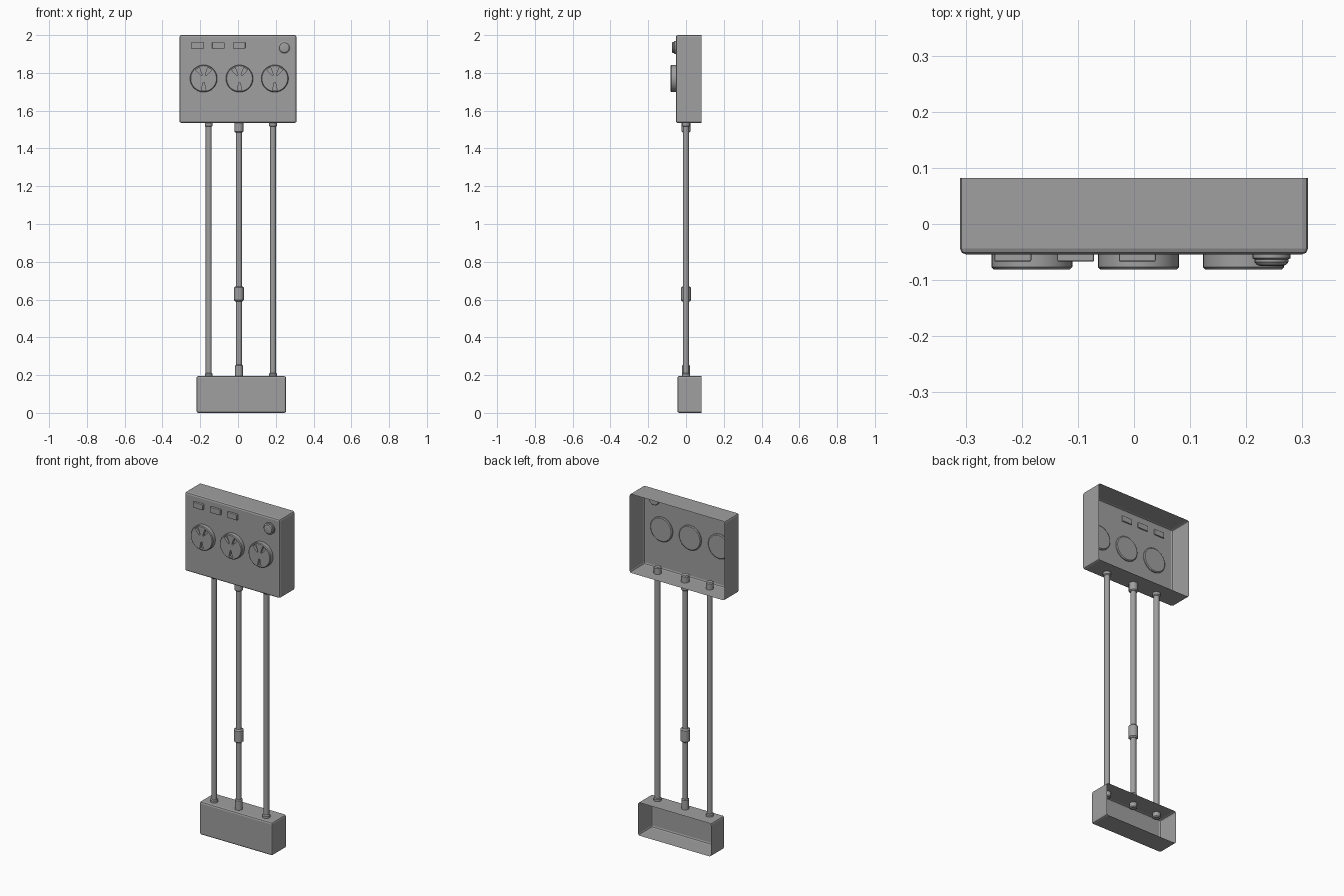
import bpy, bmesh
from math import radians, sin, cos
from mathutils import Matrix, Vector

cube = bpy.data.objects.get("Cube")
if cube:
    bpy.data.objects.remove(cube)

grey = bpy.data.materials.new("plain grey")
grey.use_nodes = True
COLOUR = (0.35, 0.35, 0.35, 1)
grey.diffuse_color = COLOUR
grey.node_tree.nodes["Principled BSDF"].inputs["Base Color"].default_value = COLOUR


def finish(bm, name):
    bmesh.ops.recalc_face_normals(bm, faces=bm.faces)
    mesh = bpy.data.meshes.new(name)
    bm.to_mesh(mesh)
    bm.free()
    mesh.materials.append(grey)
    ob = bpy.data.objects.new(name, mesh)
    bpy.context.collection.objects.link(ob)
    return ob


def smooth(ob):
    bpy.ops.object.select_all(action='DESELECT')
    ob.select_set(True)
    bpy.context.view_layer.objects.active = ob
    bpy.ops.object.shade_smooth_by_angle(angle=radians(35))


def box(name, lo, hi, bevel, open_back=False):
    lo, hi = Vector(lo), Vector(hi)
    bm = bmesh.new()
    bmesh.ops.create_cube(bm, size=1, matrix=Matrix.Translation((lo + hi) / 2)
                          @ Matrix.Diagonal((*(hi - lo), 1)))
    edges = [e for e in bm.edges if not open_back
             or any(v.co.y < hi.y - 1e-4 for v in e.verts)]
    bmesh.ops.bevel(bm, geom=edges, offset=bevel, segments=2, profile=0.5,
                    affect='EDGES')
    if open_back:
        back = [f for f in bm.faces if all(v.co.y > hi.y - 1e-4 for v in f.verts)]
        bmesh.ops.delete(bm, geom=back, context='FACES')
    return finish(bm, name)


def lathe(name, profile, place, sides=24):
    """Closed solid of revolution from (radius, height) pairs about local z."""
    bm = bmesh.new()
    rings = []
    for r, h in profile:
        rings.append([bm.verts.new(place @ Vector((r * cos(a), r * sin(a), h)))
                      for a in (radians(360 * i / sides) for i in range(sides))])
    for a, b in zip(rings, rings[1:]):
        for i in range(sides):
            j = (i + 1) % sides
            bm.faces.new((a[i], a[j], b[j], b[i]))
    bm.faces.new(rings[0][::-1])
    bm.faces.new(rings[-1])
    return finish(bm, name)


def collar(name, x, r, z0, z1, bevel=0.005):
    smooth(lathe(name, [(r - bevel, z0), (r, z0 + bevel), (r, z1 - bevel),
                        (r - bevel, z1)], Matrix.Translation((x, 0, 0))))


def forward(x, z):
    """Frame whose local z points to the front, local y up."""
    return Matrix.Translation((x, 0, z)) @ Matrix.Rotation(radians(90), 4, 'X')


# Open-backed housings
box("outlet_box", (-0.31, -0.054, 1.535), (0.31, 0.082, 2), 0.01, True)
box("junction_box", (-0.22, -0.046, 0), (0.255, 0.082, 0.195), 0.01, True)

# Round sockets with three tapered slots
for n, x in enumerate((-0.182, 0.008, 0.195)):
    place = forward(x, 1.77)
    socket = lathe(f"socket_{n + 1}", [(0.067, 0.045), (0.072, 0.049),
                   (0.072, 0.077), (0.068, 0.081)], place, 40)
    bm = bmesh.new()
    for angle in (58, 122, 270):
        turn = place @ Matrix.Rotation(radians(angle), 4, 'Z')
        flat = [(0.02, -0.003), (0.062, -0.012), (0.062, 0.012), (0.02, 0.003)]
        low, top = ([bm.verts.new(turn @ Vector((*p, h))) for p in flat]
                    for h in (0.066, 0.1))
        bm.faces.new(low)
        bm.faces.new(top)
        for i in range(4):
            j = (i + 1) % 4
            bm.faces.new((low[i], low[j], top[j], top[i]))
    cutter = finish(bm, "slot_cutter")
    cutter.hide_render = True
    cut = socket.modifiers.new("slots", 'BOOLEAN')
    cut.operation, cut.object, cut.solver = 'DIFFERENCE', cutter, 'EXACT'
    bpy.context.view_layer.objects.active = socket
    bpy.ops.object.modifier_apply(modifier=cut.name)
    bpy.data.objects.remove(cutter)
    smooth(socket)

# Rocker switches
for n, x in enumerate((-0.216, -0.104, 0.006)):
    box(f"switch_{n + 1}", (x - 0.033, -0.067, 1.929), (x + 0.033, -0.047, 1.962), 0.003)

# Indicator lamp with flange
smooth(lathe("indicator_lamp", [(0.031, 0.047), (0.034, 0.05), (0.034, 0.061),
       (0.03, 0.063), (0.03, 0.068), (0.026, 0.073), (0.018, 0.075)],
       forward(0.245, 1.934)))

# Conduits with end collars
for side, x in (("right", -0.155), ("middle", 0.005), ("left", 0.185)):
    smooth(lathe(f"{side}_conduit", [(0.016, 0.17), (0.016, 1.56)],
                 Matrix.Translation((x, 0, 0))))
    mid = side == "middle"
    collar(f"{side}_upper_collar", x, 0.024 if mid else 0.021,
           1.485 if mid else 1.515, 1.575)
    collar(f"{side}_lower_collar", x, 0.021, 0.165, 0.255 if mid else 0.212)
collar("middle_coupling", 0.005, 0.026, 0.59, 0.67, 0.007)
